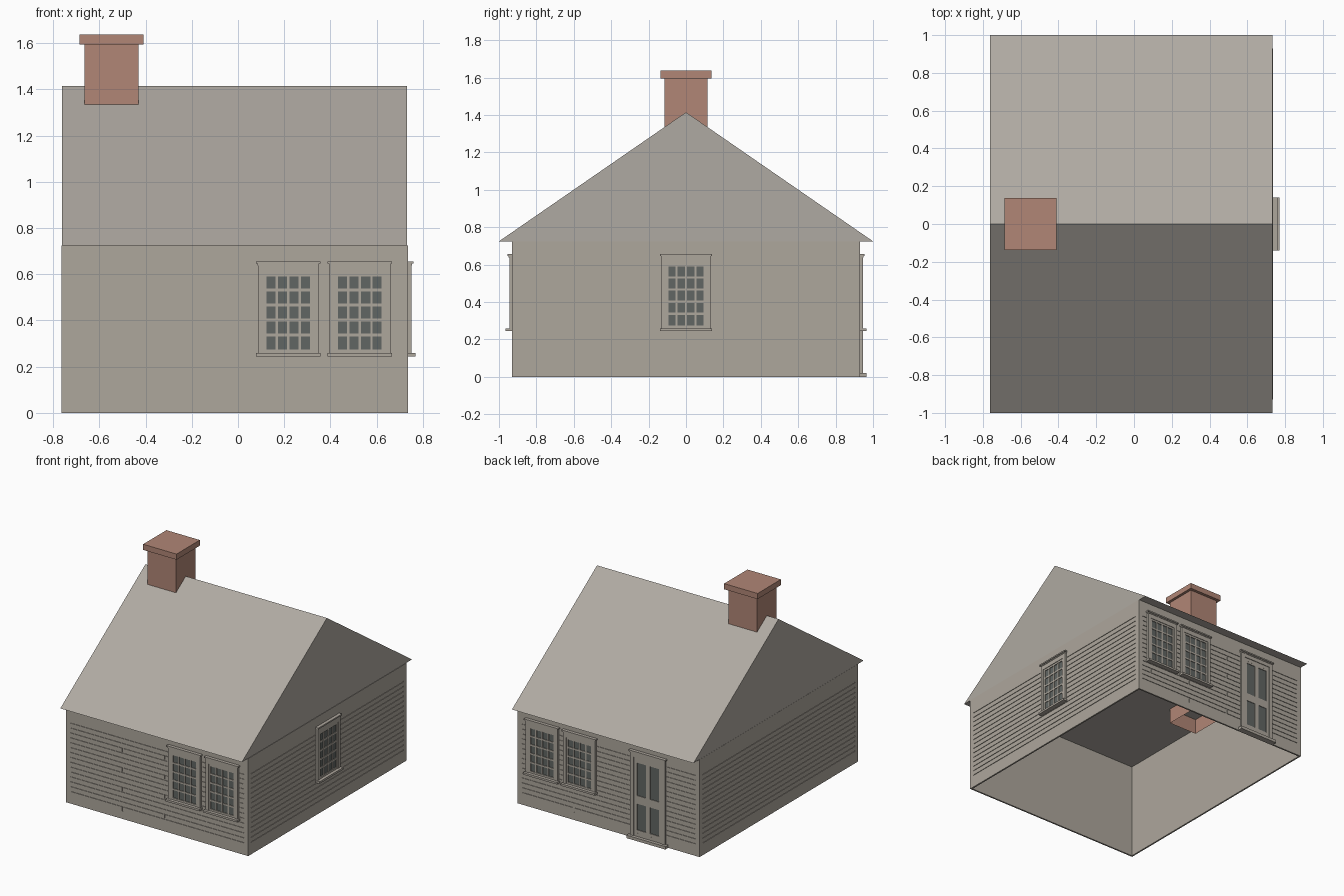
import bpy, bmesh, math
from mathutils import Matrix, Vector

old = bpy.data.objects.get("Cube")
if old:
    bpy.data.objects.remove(old, do_unlink=True)


def material(name, rgb):
    m = bpy.data.materials.new(name)
    m.use_nodes = True
    m.diffuse_color = (*rgb, 1)
    m.node_tree.nodes["Principled BSDF"].inputs["Base Color"].default_value = (*rgb, 1)
    return m


SIDING = material("weathered siding", (0.42, 0.385, 0.335))
ROOF = material("roof grey", (0.43, 0.40, 0.36))
BRICK = material("brick", (0.44, 0.24, 0.18))
GLASS = material("dark glass", (0.12, 0.132, 0.125))


def finish(name, bm, mat, matrix=Matrix()):
    bm.transform(matrix)
    bmesh.ops.recalc_face_normals(bm, faces=bm.faces)
    mesh = bpy.data.meshes.new(name)
    bm.to_mesh(mesh)
    bm.free()
    mesh.materials.append(mat)
    obj = bpy.data.objects.new(name, mesh)
    bpy.context.collection.objects.link(obj)
    return obj


def box(bm, x0, x1, y0, y1, z0, z1):
    centre = Vector((x0 + x1, y0 + y1, z0 + z1)) / 2
    size = Matrix.Diagonal((x1 - x0, y1 - y0, z1 - z0, 1))
    bmesh.ops.create_cube(bm, size=1, matrix=Matrix.Translation(centre) @ size)


def slab(bm, u0, u1, z0, z1, out, back=0.0):
    """Box on a wall: u runs along the wall, out is the distance outward."""
    box(bm, u0, u1, -out, -back, z0, z1)


def border(bm, u0, u1, z0, z1, w, out, back):
    """Four strips around a rectangle, w wide and lying inside it."""
    slab(bm, u0, u0 + w, z0, z1, out, back)
    slab(bm, u1 - w, u1, z0, z1, out, back)
    slab(bm, u0 + w, u1 - w, z0, z0 + w, out, back)
    slab(bm, u0 + w, u1 - w, z1 - w, z1, out, back)


# Walls: body dimensions
MID_X, HALF_X, HALF_Y, EAVE = -0.014, 0.749, 0.93, 0.725
PANEL_LOW, PANEL_HIGH, ROW, GAP = 0.057, 0.67, 0.0363, 0.008
JOINTS = (-0.3, 0.05, 0.39, -0.65)


def wall_matrix(turn, distance):
    return (Matrix.Translation((MID_X, 0, 0)) @ Matrix.Rotation(turn, 4, 'Z')
            @ Matrix.Translation((0, -distance, 0)))


def wall(name, half, matrix, jointed):
    # Backing sheet with raised edge boards
    bm = bmesh.new()
    slab(bm, -half, half, 0, EAVE, -0.004, -0.012)
    edge = 0.035
    slab(bm, -half, half, 0, PANEL_LOW, 0, -0.004)
    slab(bm, -half, half, PANEL_HIGH, EAVE, 0, -0.004)
    for s in (-1, 1):
        a, b = sorted((s * half, s * (half - edge)))
        slab(bm, a, b, PANEL_LOW, PANEL_HIGH, 0, -0.004)
    finish(name + "_wall", bm, SIDING, matrix)
    # Horizontal boards, the top one wider
    bm = bmesh.new()
    end = half - edge
    for k in range(16):
        z0 = PANEL_LOW + k * ROW + (GAP / 2 if k else 0)
        z1 = PANEL_HIGH if k == 15 else PANEL_LOW + (k + 1) * ROW - GAP / 2
        if jointed and k < 15:
            j = JOINTS[k % 4] - MID_X
            slab(bm, -end, j - GAP / 2, z0, z1, 0, -0.004)
            slab(bm, j + GAP / 2, end, z0, z1, 0, -0.004)
        else:
            slab(bm, -end, end, z0, z1, 0, -0.004)
    finish(name + "_boards", bm, SIDING, matrix)


def head_and_sill(bm, half, sill_half, sill_low, sill_high):
    slab(bm, -half, half, 0.638, 0.646, 0.018)
    slab(bm, -half - 0.006, half + 0.006, 0.646, 0.656, 0.024)
    slab(bm, -sill_half, sill_half, sill_low, sill_high, 0.034)


def window(name, matrix):
    bm = bmesh.new()
    head_and_sill(bm, 0.134, 0.14, 0.245, 0.26)
    # Casing and sash
    for s in (-1, 1):
        a, b = sorted((s * 0.132, s * 0.108))
        slab(bm, a, b, 0.26, 0.638, 0.015)
    slab(bm, -0.108, 0.108, 0.605, 0.638, 0.015)
    border(bm, -0.108, 0.108, 0.26, 0.605, 0.014, 0.011, 0)
    # Glazing bars, four panes by five
    for i in range(1, 4):
        u = -0.1 + 0.05 * i
        slab(bm, u - 0.005, u + 0.005, 0.27, 0.595, 0.010)
    for i in range(1, 5):
        z = 0.272 + 0.065 * i
        slab(bm, -0.1, 0.1, z - 0.006, z + 0.006, 0.0095)
    finish(name + "_frame", bm, SIDING, matrix)
    bm = bmesh.new()
    slab(bm, -0.1, 0.1, 0.268, 0.597, 0.005)
    finish(name + "_glass", bm, GLASS, matrix)


def door(name, matrix):
    bm = bmesh.new()
    head_and_sill(bm, 0.145, 0.16, 0, 0.022)
    for s in (-1, 1):
        a, b = sorted((s * 0.143, s * 0.115))
        slab(bm, a, b, 0.022, 0.638, 0.015)
    slab(bm, -0.115, 0.115, 0.61, 0.638, 0.015)
    # Door leaf: stiles and rails around four panels
    border(bm, -0.115, 0.115, 0.022, 0.61, 0.025, 0.010, 0)
    slab(bm, -0.016, 0.016, 0.047, 0.585, 0.010)
    for z0, z1 in ((0.047, 0.07), (0.265, 0.325), (0.57, 0.585)):
        slab(bm, -0.09, 0.09, z0, z1, 0.0095)
    finish(name + "_frame", bm, SIDING, matrix)
    bm = bmesh.new()
    slab(bm, -0.1, 0.1, 0.04, 0.6, 0.005)
    finish(name + "_panels", bm, GLASS, matrix)


FRONT = wall_matrix(0, HALF_Y)
BACK = wall_matrix(math.pi, HALF_Y)
RIGHT = wall_matrix(math.pi / 2, HALF_X)
LEFT = wall_matrix(-math.pi / 2, HALF_X)
wall("front", HALF_X, FRONT, True)
wall("back", HALF_X, BACK, True)
wall("left_side", HALF_Y, RIGHT, False)
wall("right_side", HALF_Y, LEFT, False)

# Windows and door
for n, x in enumerate((0.2175, 0.5275), 1):
    window(f"front_window_{n}", FRONT @ Matrix.Translation((x - MID_X, 0, 0)))
    window(f"back_window_{n}", BACK @ Matrix.Translation((MID_X - x, 0, 0)))
window("side_window", RIGHT)
door("back_door", BACK @ Matrix.Translation((MID_X + 0.345, 0, 0)))

# Gabled roof
bm = bmesh.new()
profile = [bm.verts.new((-0.762, y, z)) for y, z in ((-1, EAVE), (1, EAVE), (0, 1.415))]
gable = bm.faces.new(profile)
ext = bmesh.ops.extrude_face_region(bm, geom=[gable], use_keep_orig=True)
moved = [v for v in ext["geom"] if isinstance(v, bmesh.types.BMVert)]
bmesh.ops.translate(bm, verts=moved, vec=(1.494, 0, 0))
finish("roof", bm, ROOF)

# Chimney: shaft open at the foot, with a wider cap
bm = bmesh.new()
box(bm, -0.665, -0.43, -0.115, 0.115, 0.61, 1.6)
foot = [f for f in bm.faces if f.calc_center_median().z < 0.62]
bmesh.ops.delete(bm, geom=foot, context='FACES_ONLY')
finish("chimney_shaft", bm, BRICK)
bm = bmesh.new()
box(bm, -0.685, -0.41, -0.137, 0.137, 1.595, 1.637)
finish("chimney_cap", bm, BRICK)
